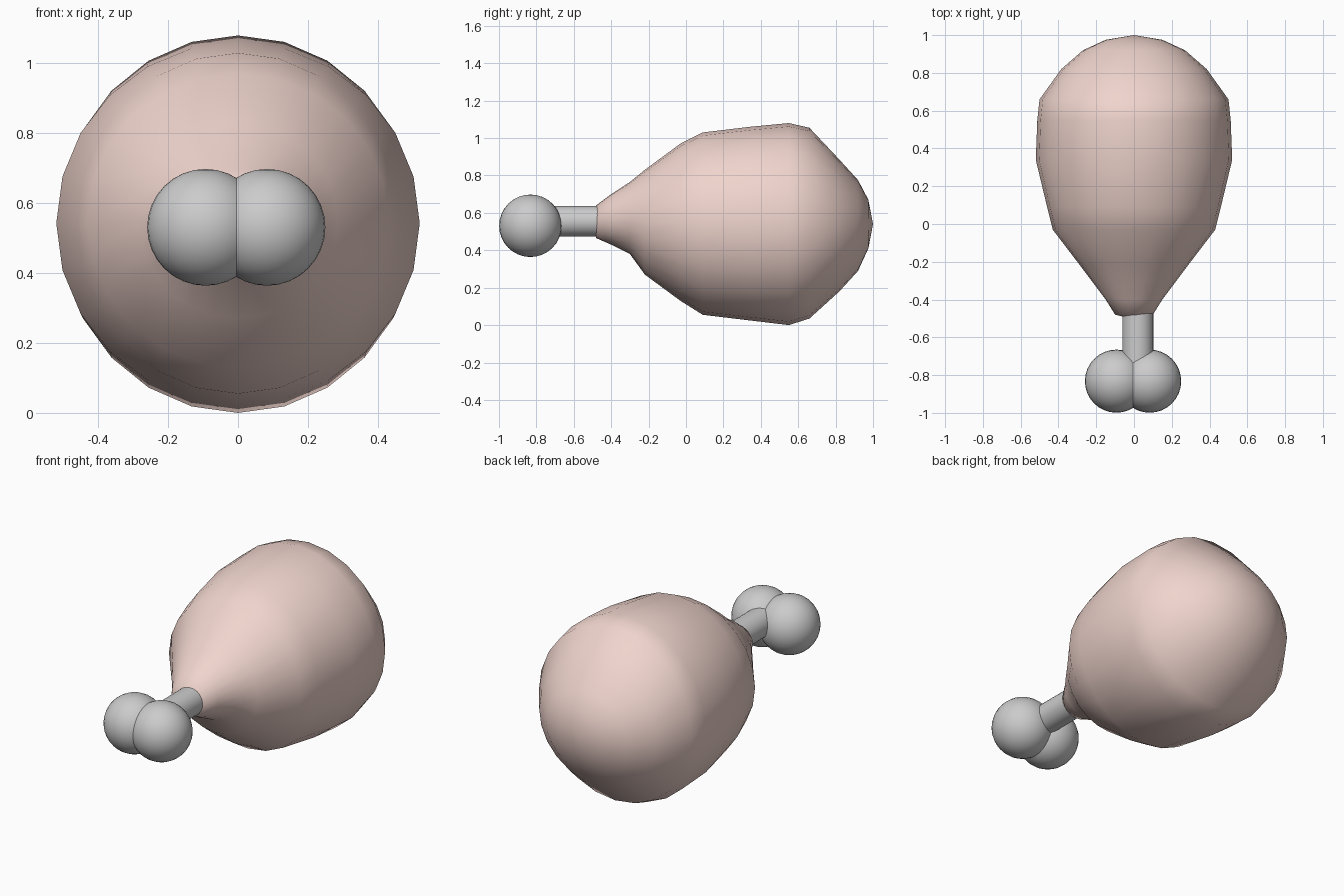
import bpy, bmesh
from math import sin, cos, pi, radians

if "Cube" in bpy.data.objects:
    bpy.data.objects.remove(bpy.data.objects["Cube"])

SIDES = 24


def smooth(obj, angle):
    bpy.ops.object.select_all(action='DESELECT')
    obj.select_set(True)
    bpy.context.view_layer.objects.active = obj
    bpy.ops.object.shade_smooth_by_angle(angle=radians(angle))


# Meat: elliptical rings along y, each as (y, half width, top z, bottom z)
rings = [
    (-0.48, 0.10, 0.64, 0.465),
    (-0.40, 0.15, 0.70, 0.43),
    (-0.30, 0.225, 0.765, 0.38),
    (-0.22, 0.285, 0.83, 0.27),
    (-0.03, 0.43, 0.97, 0.13),
    (0.09, 0.46, 1.03, 0.055),
    (0.34, 0.52, 1.06, 0.025),
    (0.55, 0.512, 1.08, 0.00),
    (0.66, 0.50, 1.055, 0.035),
    (0.82, 0.385, 0.885, 0.18),
    (0.92, 0.27, 0.775, 0.29),
    (0.975, 0.15, 0.67, 0.41),
]
bm = bmesh.new()
loops = []
for y, w, top, bottom in rings:
    mid, h = (top + bottom) / 2, (top - bottom) / 2
    loops.append([bm.verts.new((w * cos(2 * pi * i / SIDES), y,
                                mid + h * sin(2 * pi * i / SIDES)))
                  for i in range(SIDES)])
for a, b in zip(loops, loops[1:]):
    for i in range(SIDES):
        j = (i + 1) % SIDES
        bm.faces.new((a[i], a[j], b[j], b[i]))
# Close both ends with a fan
for loop, tip in ((loops[0], (0, -0.505, 0.555)), (loops[-1], (0, 1.0, 0.54))):
    v = bm.verts.new(tip)
    for i in range(SIDES):
        bm.faces.new((loop[i], loop[(i + 1) % SIDES], v))
bmesh.ops.recalc_face_normals(bm, faces=bm.faces)
mesh = bpy.data.meshes.new("meat")
bm.to_mesh(mesh)
bm.free()
meat = bpy.data.objects.new("meat", mesh)
bpy.context.collection.objects.link(meat)
skin = bpy.data.materials.new("meat_pink")
skin.diffuse_color = (0.87, 0.66, 0.61, 1)
skin.use_nodes = True
skin.node_tree.nodes["Principled BSDF"].inputs["Base Color"].default_value = skin.diffuse_color
mesh.materials.append(skin)
smooth(meat, 60)

# Bone shaft
bpy.ops.mesh.primitive_cylinder_add(vertices=32, radius=0.082, depth=0.42,
                                    location=(0.02, -0.60, 0.555),
                                    rotation=(pi / 2, 0, 0))
shaft = bpy.context.object
shaft.name = "bone_shaft"
smooth(shaft, 40)

# Twin bone knobs
for name, x in (("bone_knob_left", -0.093), ("bone_knob_right", 0.083)):
    bpy.ops.mesh.primitive_uv_sphere_add(segments=32, ring_count=16, radius=0.167,
                                         location=(x, -0.832, 0.531))
    knob = bpy.context.object
    knob.name = name
    smooth(knob, 60)
